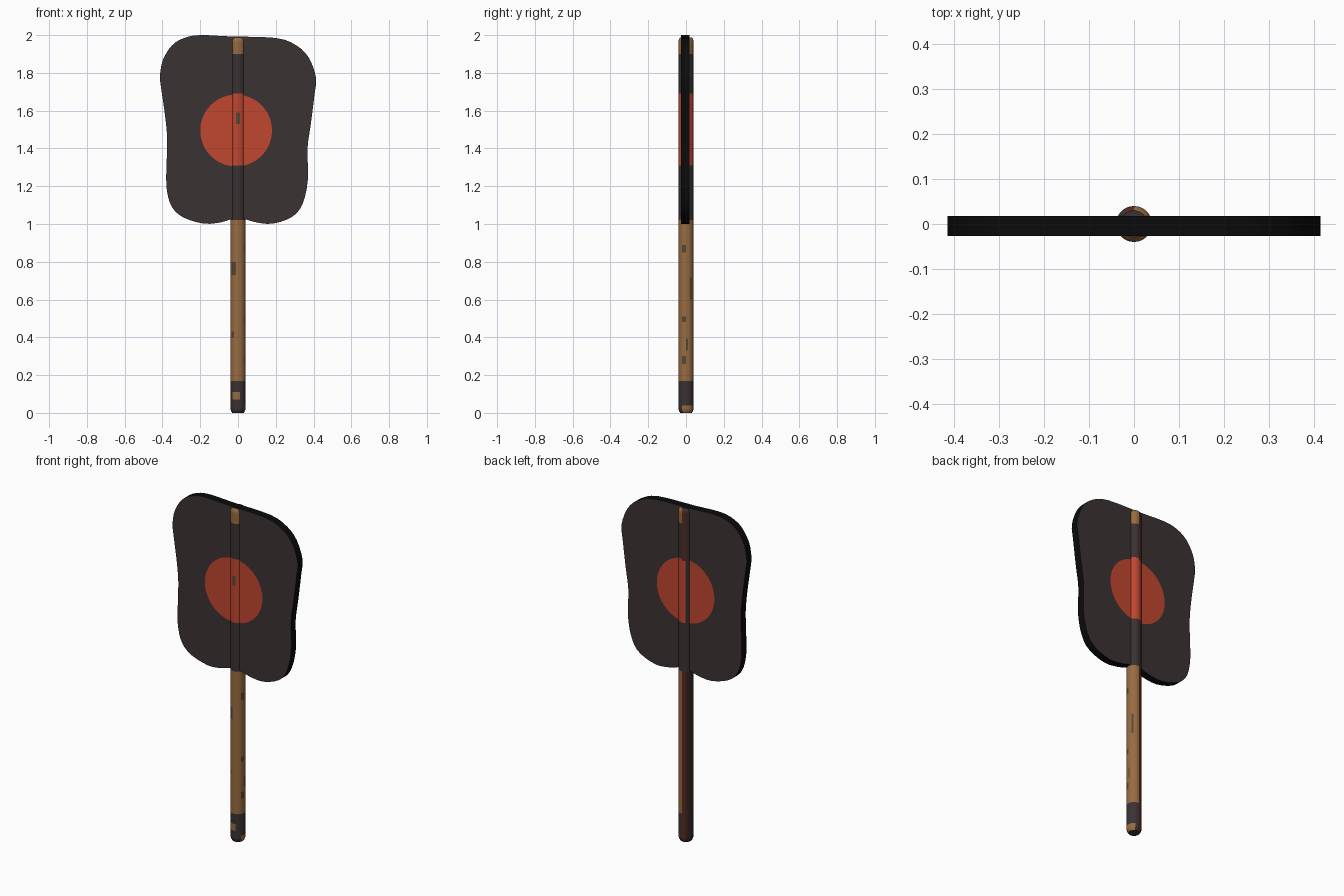
import bpy, bmesh, math
from mathutils import Vector

if "Cube" in bpy.data.objects:
    bpy.data.objects.remove(bpy.data.objects["Cube"])


def material(name, r, g, b):
    m = bpy.data.materials.new(name)
    lin = [((c / 255 + 0.055) / 1.055) ** 2.4 if c > 10 else c / 255 / 12.92 for c in (r, g, b)]
    m.diffuse_color = (*lin, 1)
    m.use_nodes = True
    m.node_tree.nodes["Principled BSDF"].inputs["Base Color"].default_value = m.diffuse_color
    return m


MATS = [material("charcoal", 59, 50, 51), material("red", 192, 71, 48),
        material("wood brown", 152, 108, 64), material("black edge", 11, 11, 11),
        material("maroon", 92, 40, 32), material("dark maroon", 56, 37, 38),
        material("scuff", 88, 70, 52)]
CHARCOAL, RED, WOOD, BLACK, MAROON, DARK_MAROON, SCUFF = range(7)


def finish(bm, name, angle):
    me = bpy.data.meshes.new(name)
    bmesh.ops.recalc_face_normals(bm, faces=bm.faces)
    bm.to_mesh(me)
    bm.free()
    for m in MATS:
        me.materials.append(m)
    ob = bpy.data.objects.new(name, me)
    bpy.context.collection.objects.link(ob)
    bpy.ops.object.select_all(action='DESELECT')
    ob.select_set(True)
    bpy.context.view_layer.objects.active = ob
    bpy.ops.object.shade_smooth_by_angle(angle=math.radians(angle))
    return ob


def spline(pts, steps):
    """Closed Catmull-Rom curve through the points."""
    out, n = [], len(pts)
    for i in range(n):
        a, b, c, d = (Vector(pts[(i + k) % n]) for k in (-1, 0, 1, 2))
        for s in range(steps):
            t = s / steps
            out.append(0.5 * (2 * b + (c - a) * t + (2 * a - 5 * b + 4 * c - d) * t * t
                              + (3 * b - a - 3 * c + d) * t ** 3))
    return out


# Wavy flat panel with a red disc cut into both sides
OUTLINE = [(-0.2, 2.0), (-0.04, 1.993), (0.2, 1.985), (0.31, 1.945), (0.375, 1.88),
           (0.413, 1.775), (0.405, 1.685), (0.385, 1.525), (0.368, 1.4), (0.37, 1.235),
           (0.343, 1.11), (0.29, 1.04), (0.185, 1.002), (0.09, 1.01), (0, 1.033),
           (-0.085, 1.01), (-0.18, 1.002), (-0.29, 1.035), (-0.35, 1.09), (-0.375, 1.17),
           (-0.38, 1.26), (-0.375, 1.445), (-0.387, 1.58), (-0.41, 1.74), (-0.413, 1.79),
           (-0.397, 1.87), (-0.35, 1.945), (-0.285, 1.985)]
FRONT, BACK = -0.027, 0.018
DISC = Vector((-0.01, 1.495))
DISC_R = 0.19

bm = bmesh.new()


def loop(points):
    vs = [bm.verts.new((p[0], FRONT, p[1])) for p in points]
    return vs, [bm.edges.new((vs[i - 1], vs[i])) for i in range(len(vs))]


_, outer_edges = loop(spline(OUTLINE, 3))
disc_verts, disc_edges = loop([DISC + DISC_R * Vector((math.cos(a), math.sin(a)))
                               for a in (i * math.tau / 48 for i in range(48))])
bmesh.ops.triangle_fill(bm, edges=outer_edges + disc_edges, use_beauty=True, normal=(0, -1, 0))
in_disc = [f for f in bm.faces if all(v in disc_verts for v in f.verts)]
if not in_disc:
    in_disc = [bm.faces.new(disc_verts)]
for f in in_disc:
    f.material_index = RED
geo = bmesh.ops.extrude_face_region(bm, geom=bm.faces[:], use_keep_orig=True)["geom"]
for v in geo:
    if isinstance(v, bmesh.types.BMVert):
        v.co.y = BACK
bm.normal_update()
for f in bm.faces:
    if abs(f.normal.y) < 0.5:
        f.material_index = BLACK
finish(bm, "panel", 30)

# Small worn patches on the pole: angle, height, half angle, half height
SCUFFS = [(235, 0.77, 20, 0.035), (270, 1.56, 10, 0.035), (350, 0.87, 14, 0.02),
          (345, 0.49, 16, 0.015), (350, 0.285, 14, 0.02), (10, 0.36, 8, 0.03),
          (225, 0.42, 10, 0.015), (35, 0.66, 10, 0.06)]


def pole_colour(ang, z):
    if 120 < ang < 195:
        return DARK_MAROON if z < 1.02 else CHARCOAL
    if 85 < ang <= 120 and (z < 1.02 or z > 1.68):
        return MAROON
    for a, h, da, dh in SCUFFS:
        if abs(ang - a) < da and abs(z - h) < dh:
            return SCUFF
    if z < 0.17:
        bare = (abs(z - 0.09) < 0.02 and 220 < ang < 280) or (z < 0.04 and (ang < 60 or ang > 330))
        return WOOD if bare else CHARCOAL
    if z < 1.02 or z > 1.9:
        return WOOD
    return RED if abs(z - DISC.y) < DISC_R else CHARCOAL


# Round pole with chamfered ends
SEG, R, TOP = 24, 0.04, 1.988
profile = [(0.03, 0), (0.036, 0.008)]
profile += [(R, 0.02 + 0.01 * i) for i in range(196)]
profile += [(0.036, TOP - 0.006), (0.03, TOP)]
bm = bmesh.new()
rings = [[bm.verts.new((r * math.cos(i * math.tau / SEG), r * math.sin(i * math.tau / SEG), z))
          for i in range(SEG)] for r, z in profile]
for low, high in zip(rings, rings[1:]):
    for i in range(SEG):
        j = (i + 1) % SEG
        f = bm.faces.new((low[i], low[j], high[j], high[i]))
        f.material_index = pole_colour((i + 0.5) * 360 / SEG, (low[i].co.z + high[i].co.z) / 2)
bm.faces.new(rings[0][::-1]).material_index = CHARCOAL
bm.faces.new(rings[-1]).material_index = CHARCOAL
finish(bm, "pole", 35)
